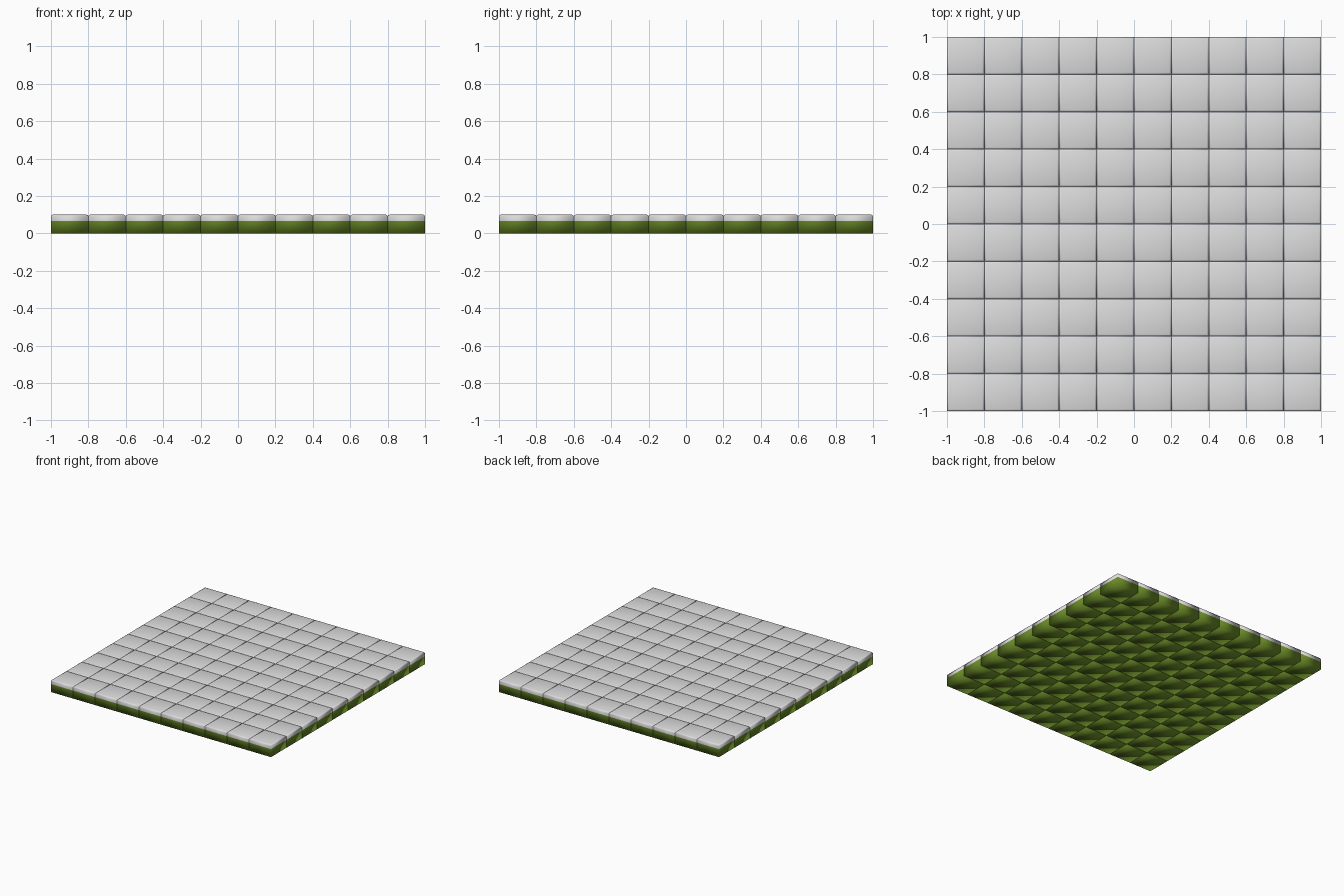
import bpy, bmesh

if "Cube" in bpy.data.objects:
    bpy.data.objects.remove(bpy.data.objects["Cube"])

N = 10            # tiles per side
S = 2.0 / N       # tile size


def material(name, rgb):
    m = bpy.data.materials.new(name)
    m.diffuse_color = (*rgb, 1.0)
    m.use_nodes = True
    m.node_tree.nodes["Principled BSDF"].inputs["Base Color"].default_value = m.diffuse_color
    return m


stone = material("light_grey_stone", (0.72, 0.72, 0.72))
moss = material("moss_green", (0.14, 0.25, 0.02))

# One block: square rings stacked upwards, with a rounded upper rim
rings = [(0.0, 0.1), (0.065, 0.1), (0.09, 0.1), (0.097, 0.097), (0.1, 0.09)]
bm = bmesh.new()
loops = []
for z, h in rings:
    loops.append([bm.verts.new((x * h, y * h, z))
                  for x, y in ((-1, -1), (1, -1), (1, 1), (-1, 1))])
for low, high in zip(loops, loops[1:]):
    for i in range(4):
        j = (i + 1) % 4
        bm.faces.new((low[i], low[j], high[j], high[i]))
bm.faces.new(loops[0][::-1])
bm.faces.new(loops[-1])

# Grey cap over green base, soft shading throughout
for f in bm.faces:
    f.smooth = True
    f.material_index = 0 if f.calc_center_median().z > 0.065 else 1

mesh = bpy.data.meshes.new("floor_tiles")
bm.to_mesh(mesh)
bm.free()
mesh.materials.append(stone)
mesh.materials.append(moss)

# Repeat the block into a square floor
floor = bpy.data.objects.new("floor_tiles", mesh)
bpy.context.collection.objects.link(floor)
floor.location = (-1 + S / 2, -1 + S / 2, 0)
for name, offset in (("columns", (S, 0, 0)), ("rows", (0, S, 0))):
    arr = floor.modifiers.new(name, 'ARRAY')
    arr.count = N
    arr.use_relative_offset = False
    arr.use_constant_offset = True
    arr.constant_offset_displace = offset
